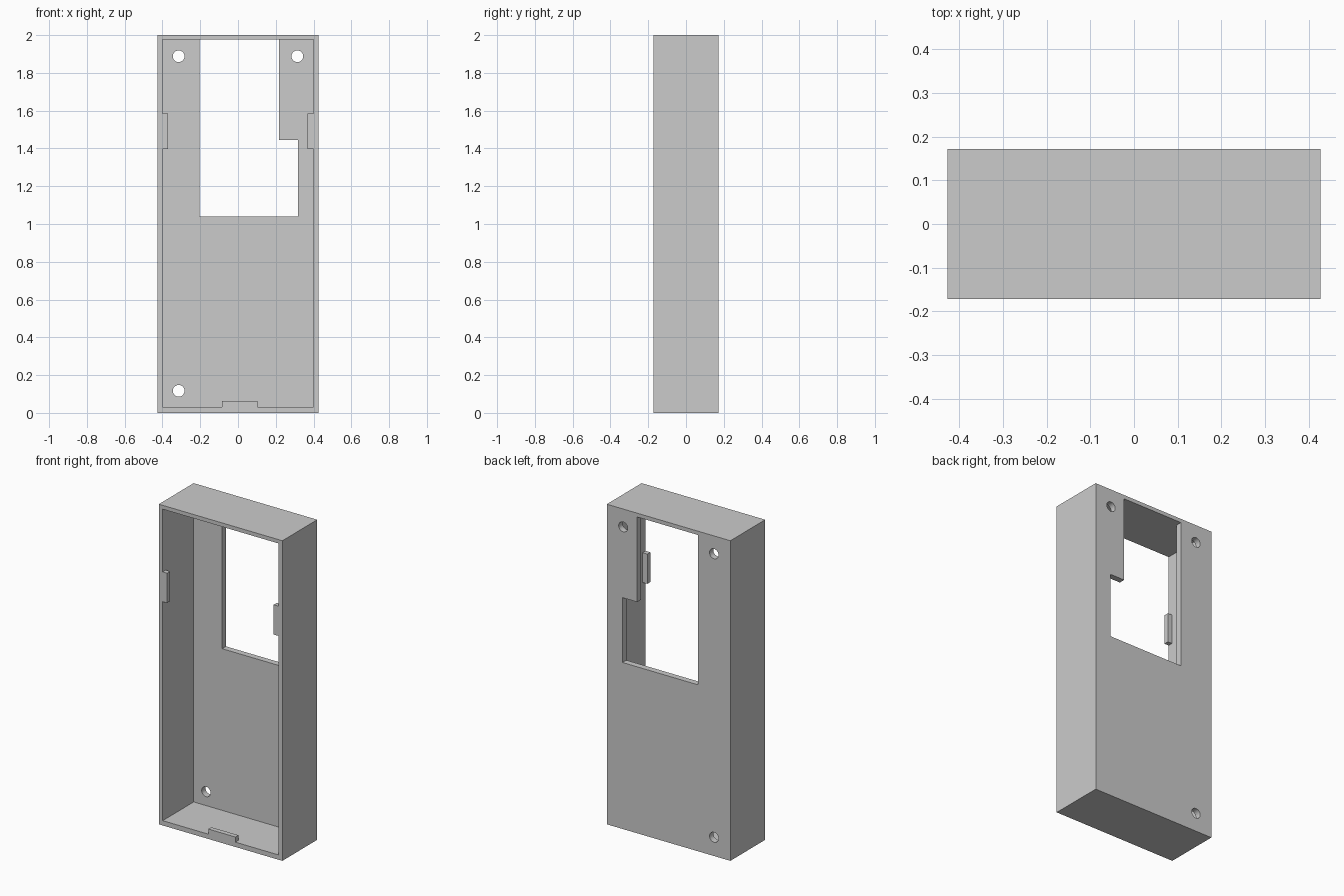
import bpy, bmesh
from math import cos, sin, tau

if "Cube" in bpy.data.objects:
    bpy.data.objects.remove(bpy.data.objects["Cube"])

FRONT, BACK = -0.172, 0.172
FLOOR = 0.134  # inner face of the back panel


def prism(name, outline, y0, y1):
    """Extrude an x-z outline from y0 to y1."""
    bm = bmesh.new()
    face = bm.faces.new([bm.verts.new((x, y0, z)) for x, z in outline])
    ext = bmesh.ops.extrude_face_region(bm, geom=[face])
    verts = [g for g in ext["geom"] if isinstance(g, bmesh.types.BMVert)]
    bmesh.ops.translate(bm, verts=verts, vec=(0, y1 - y0, 0))
    bmesh.ops.recalc_face_normals(bm, faces=bm.faces)
    mesh = bpy.data.meshes.new(name)
    bm.to_mesh(mesh)
    bm.free()
    obj = bpy.data.objects.new(name, mesh)
    bpy.context.collection.objects.link(obj)
    return obj


def rect(x0, x1, z0, z1):
    return [(x0, z0), (x1, z0), (x1, z1), (x0, z1)]


def circle(x, z, r, n=32):
    return [(x + r * cos(tau * i / n), z + r * sin(tau * i / n)) for i in range(n)]


def cut(target, cutter):
    mod = target.modifiers.new(cutter.name, 'BOOLEAN')
    mod.operation, mod.solver, mod.object = 'DIFFERENCE', 'EXACT', cutter
    bpy.context.view_layer.objects.active = target
    bpy.ops.object.modifier_apply(modifier=mod.name)
    bpy.data.objects.remove(cutter)


# Open-fronted tray
tray = prism("tray", rect(-0.427, 0.427, 0, 2), FRONT, BACK)
cut(tray, prism("cavity_cutter", rect(-0.40, 0.40, 0.03, 1.976), FRONT - 0.1, FLOOR))

# Stepped window in the back panel
window = [(-0.203, 1.04), (0.318, 1.04), (0.318, 1.445),
          (0.217, 1.445), (0.217, 1.976), (-0.203, 1.976)]
cut(tray, prism("window_cutter", window, 0.0, BACK + 0.1))

# Three screw holes
for x, z in [(-0.314, 1.888), (0.314, 1.888), (-0.314, 0.117)]:
    cut(tray, prism("hole_cutter", circle(x, z, 0.031), 0.0, BACK + 0.1))

# Retaining tabs along the front rim
for name, area in [("left_tab", (-0.40, -0.37, 1.398, 1.584)),
                   ("right_tab", (0.367, 0.40, 1.398, 1.584)),
                   ("bottom_tab", (-0.085, 0.102, 0.03, 0.062))]:
    prism(name, rect(*area), FRONT, FRONT + 0.03)
